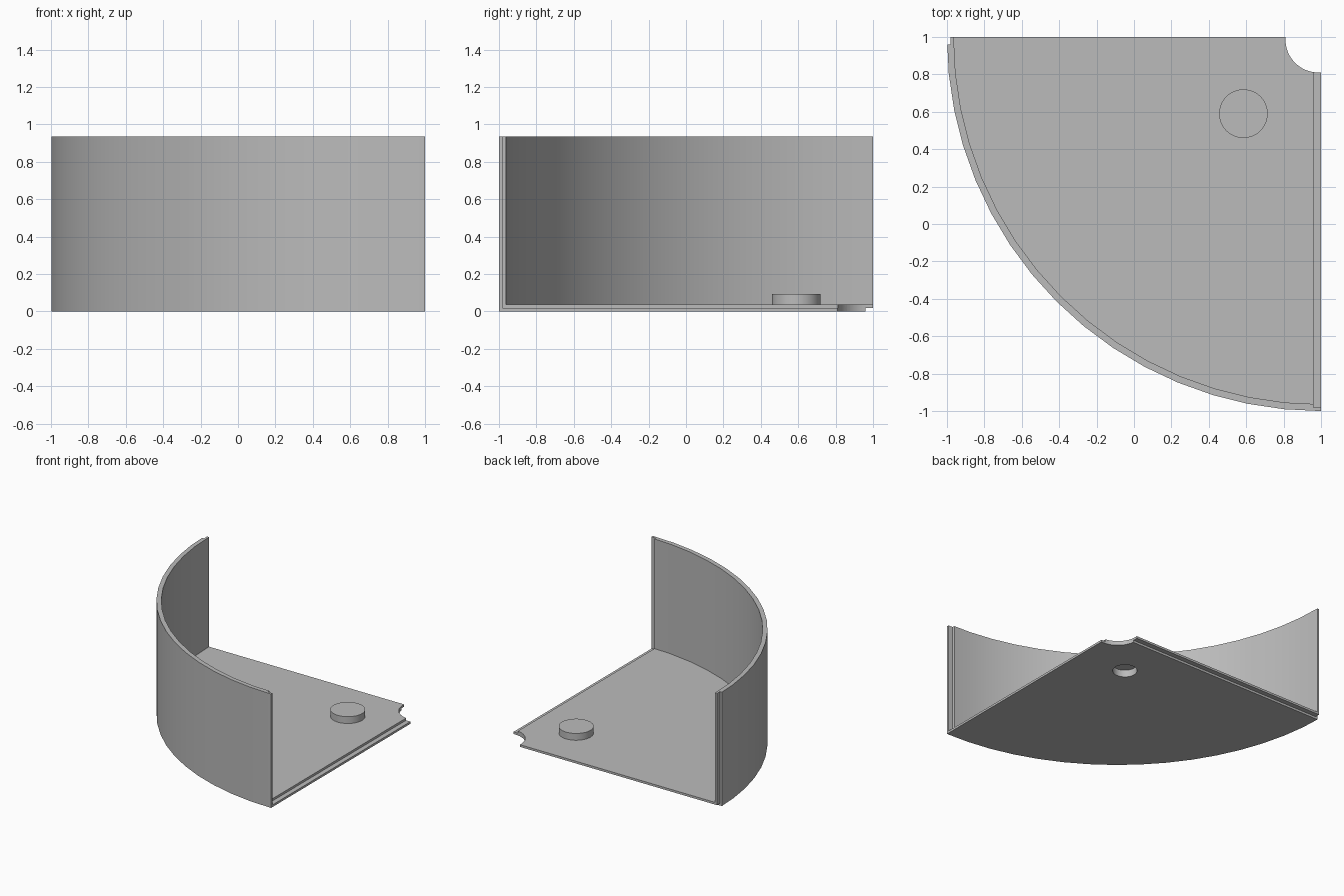
import bpy, bmesh
from math import radians
from mathutils import Matrix, Vector

cube = bpy.data.objects.get("Cube")
if cube:
    bpy.data.objects.remove(cube, do_unlink=True)

CORNER = Vector((1, 1, 0))       # centre of the quarter circle
R, H = 2.0, 0.936                # outer radius, wall height
WALL, FLOOR = 0.036, 0.036       # thicknesses
HALF = 0.018                     # lap joint depth
LAP = 0.96                       # where the lap joints begin
STEPS = 16
PEG = (0.585, 0.59)

grey = bpy.data.materials.new("plain grey")
grey.use_nodes = True
COLOUR = (0.5, 0.5, 0.5, 1)
grey.diffuse_color = COLOUR
grey.node_tree.nodes["Principled BSDF"].inputs["Base Color"].default_value = COLOUR


def make_object(name, bm):
    bmesh.ops.recalc_face_normals(bm, faces=bm.faces)
    mesh = bpy.data.meshes.new(name)
    bm.to_mesh(mesh)
    bm.free()
    mesh.materials.append(grey)
    obj = bpy.data.objects.new(name, mesh)
    bpy.context.collection.objects.link(obj)
    return obj


def quarter_shell(name, outer, bottom, inner, top, axis):
    """Revolve an L section a quarter turn, then trim one end square."""
    r0 = 0.05
    section = [(r0, bottom), (outer, bottom), (outer, H),
               (inner, H), (inner, top), (r0, top)]
    bm = bmesh.new()
    face = bm.faces.new([bm.verts.new(CORNER + Vector((-r, 0, z))) for r, z in section])
    bmesh.ops.spin(bm, geom=[face] + face.edges[:] + face.verts[:], cent=CORNER,
                   axis=(0, 0, 1), angle=radians(90), steps=STEPS, use_duplicate=False)
    # close both ends
    bmesh.ops.remove_doubles(bm, verts=bm.verts, dist=1e-5)
    bmesh.ops.holes_fill(bm, edges=[e for e in bm.edges if e.is_boundary], sides=0)
    # trim for the lap joint
    cut = bmesh.ops.bisect_plane(bm, geom=bm.verts[:] + bm.edges[:] + bm.faces[:],
                                 plane_co=axis * LAP, plane_no=axis, clear_outer=True)
    rim = [g for g in cut["geom_cut"] if isinstance(g, bmesh.types.BMEdge)]
    bmesh.ops.holes_fill(bm, edges=rim, sides=0)
    return make_object(name, bm)


def cylinder(name, x, y, radius, z0, z1, sides=48):
    bm = bmesh.new()
    bmesh.ops.create_cone(bm, cap_ends=True, segments=sides, radius1=radius, radius2=radius,
                          depth=z1 - z0, matrix=Matrix.Translation((x, y, (z0 + z1) / 2)))
    return make_object(name, bm)


def boolean(obj, other, operation):
    mod = obj.modifiers.new(operation.lower(), "BOOLEAN")
    mod.operation, mod.solver, mod.object = operation, "EXACT", other
    bpy.context.view_layer.objects.active = obj
    bpy.ops.object.modifier_apply(modifier=mod.name)


# Floor and curved wall: outer and inner layers, offset to leave lap joints
tray = quarter_shell("floor_and_wall", R, 0, R - HALF, HALF, Vector((0, 1, 0)))
inner_layer = quarter_shell("inner_layer", R - HALF, HALF, R - WALL, FLOOR, Vector((1, 0, 0)))
boolean(tray, inner_layer, "UNION")

# Round notch at the corner
notch = cylinder("notch_cutter", 0.985, 0.985, 0.175, -0.1, 0.1)
boolean(tray, notch, "DIFFERENCE")

# Raised peg with a recess underneath
peg = cylinder("peg", *PEG, 0.13, FLOOR, 0.092)
recess = cylinder("recess_cutter", *PEG, 0.092, -0.1, 0.058)
boolean(tray, recess, "DIFFERENCE")
boolean(peg, recess, "DIFFERENCE")

for helper in (inner_layer, notch, recess):
    bpy.data.objects.remove(helper, do_unlink=True)

# Smooth the curves, keep the corners crisp
for obj in (tray, peg):
    bpy.ops.object.select_all(action="DESELECT")
    obj.select_set(True)
    bpy.context.view_layer.objects.active = obj
    bpy.ops.object.shade_smooth_by_angle(angle=radians(30))
